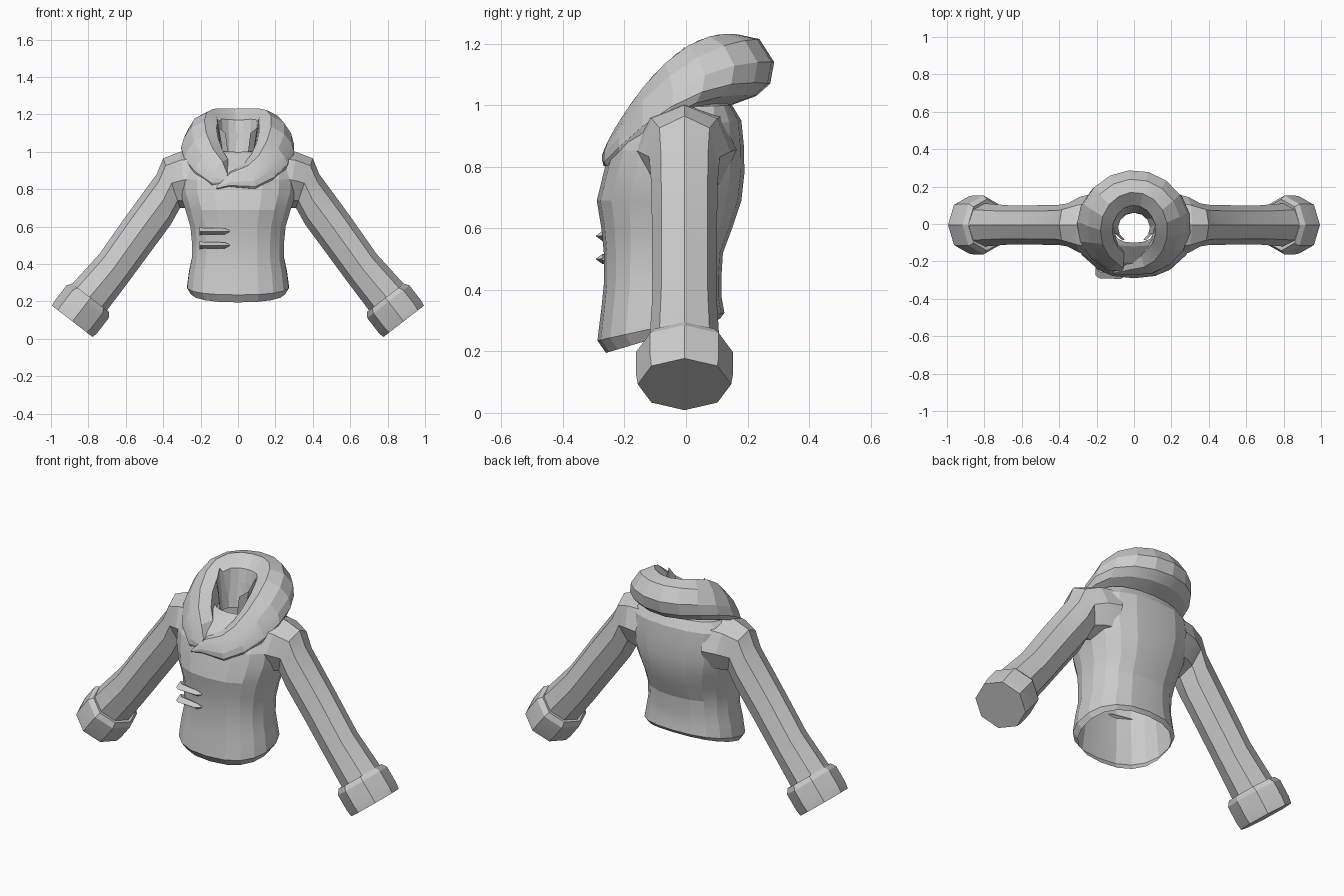
import bpy, bmesh, math
from mathutils import Vector

if "Cube" in bpy.data.objects:
    bpy.data.objects.remove(bpy.data.objects["Cube"])

cloth = bpy.data.materials.new("grey cloth")
cloth.diffuse_color = (0.6, 0.6, 0.6, 1)
cloth.use_nodes = True
cloth.node_tree.nodes["Principled BSDF"].inputs["Base Color"].default_value = cloth.diffuse_color


def loft(name, rings, closed=True, cap_end=False, cap_sides=False):
    """Skin a list of equally long point rings with quads."""
    bm = bmesh.new()
    rows = [[bm.verts.new(p) for p in r] for r in rings]
    n = len(rows[0])
    for a, b in zip(rows, rows[1:]):
        for i in range(n if closed else n - 1):
            j = (i + 1) % n
            bm.faces.new((a[i], a[j], b[j], b[i]))
    if cap_end:
        bm.faces.new(rows[-1])
    if cap_sides:
        bm.faces.new([r[0] for r in rows])
        bm.faces.new([r[-1] for r in rows])
    bmesh.ops.recalc_face_normals(bm, faces=bm.faces)
    me = bpy.data.meshes.new(name)
    bm.to_mesh(me)
    bm.free()
    me.materials.append(cloth)
    ob = bpy.data.objects.new(name, me)
    bpy.context.collection.objects.link(ob)
    bpy.context.view_layer.objects.active = ob
    ob.select_set(True)
    bpy.ops.object.shade_smooth_by_angle(angle=math.radians(14))
    ob.select_set(False)
    return ob


def power(v, e):
    return math.copysign(abs(v) ** e, v)


# Torso: half width, front y, back y, front z, back z
torso = [
    (.255, -.260, .110, .195, .305), (.275, -.288, .125, .235, .325),
    (.265, -.275, .115, .340, .380), (.250, -.267, .115, .420, .440),
    (.250, -.267, .120, .520, .520), (.258, -.275, .150, .600, .600),
    (.285, -.290, .180, .690, .690), (.315, -.268, .190, .780, .780),
    (.320, -.248, .188, .850, .870), (.310, -.210, .180, .910, .950),
    (.250, -.120, .150, .990, 1.00), (.120, -.100, .090, 1.00, 1.03)]
rings = []
for rx, yf, yb, zf, zb in torso:
    ring = []
    for i in range(18):
        a = math.tau * i / 18
        t = (1 - power(math.cos(a), .85)) / 2
        ring.append((rx * power(math.sin(a), .85), yf + (yb - yf) * t, zf + (zb - zf) * t))
    rings.append(ring)
loft("torso", rings)


# Sleeves and cuffs: octagonal rings around a sloping arm
def octagon(top, bottom, half_y, side):
    c, r = (Vector(top) + Vector(bottom)) / 2, (Vector(top) - Vector(bottom)) / 2
    pts = []
    for k in range(8):
        a = math.tau * k / 8
        p = c + r * math.cos(a)
        pts.append((side * p.x, half_y * math.sin(a) - .005, p.y))
    return pts


axis, across = Vector((.61, -.79)), Vector((.79, .61))
wrist = Vector((.795, .21))
for side, label in ((-1, "left"), (1, "right")):
    sleeve = [((.20, 1.01), (.22, .70), .17), ((.31, 1.00), (.27, .70), .15),
              ((.40, .965), (.31, .70), .115), ((.435, .88), (.36, .61), .108),
              ((.60, .655), (.46, .475), .105), ((.74, .455), (.60, .285), .105),
              ((.89, .29), (.71, .14), .115)]
    loft(label + "_sleeve", [octagon(t, b, y, side) for t, b, y in sleeve])
    cuff = [(-.005, .10), (-.012, .125), (.015, .143), (.11, .143), (.148, .138)]
    loft(label + "_cuff",
         [octagon(wrist + axis * d + across * r, wrist + axis * d - across * r, r * 1.1, side)
          for d, r in cuff], cap_end=True)

# Rolled collar: half width, front y, back y, front z, side z, back z
collar = [
    (.20, -.235, .120, .79, .94, .99), (.295, -.270, .230, .79, .985, 1.03),
    (.305, -.280, .275, .80, 1.02, 1.07), (.290, -.280, .288, .83, 1.07, 1.14),
    (.250, -.265, .240, .87, 1.125, 1.215), (.180, -.240, .170, .91, 1.165, 1.23),
    (.115, -.170, .100, .93, 1.13, 1.17), (.105, -.120, .060, .90, 1.00, 1.00)]
STEPS = 18
start, end = -math.pi + .12, math.pi + .42   # the right flap crosses over the left
rings = []
for rx, yf, yb, zf, zs, zb in collar:
    ring = []
    for i in range(STEPS + 1):
        a = start + (end - start) * i / STEPS
        c = -math.cos(a)
        z = zs + (zf - zb) / 2 * c + ((zf + zb) / 2 - zs) * c * c
        y = (yf + yb) / 2 + (yf - yb) / 2 * c
        ring.append(Vector((rx * math.sin(a), y, z)))
    over = ((.85, Vector((-.115, -.270, .80))), (.4, Vector((-.09, -.262, .85))))
    for (pull, tip), k in zip(over, (STEPS, STEPS - 1)):
        ring[k] = ring[k].lerp(tip, pull)
    ring[0] = ring[0].lerp(Vector((-.08, -.235, .86)), .6)
    rings.append(ring)
loft("rolled_collar", rings, closed=False, cap_sides=True)

# Inner neckband, open at the front with two raised points
low, high = [], []
for i in range(11):
    a = math.radians(-145 + 29 * i)
    x, y = math.sin(a), math.cos(a)
    low.append((.085 * x, .08 * y - .02, .96))
    high.append((.115 * x, .09 * y - .01, 1.10 + (.09 if i in (2, 8) else .03 * (abs(i - 5) in (2, 4)))))
loft("neckband", [low, high], closed=False)

# Two front toggles: diamond bars
for n, z in enumerate((.575, .50)):
    bars = []
    for x, y, h, d in ((-.205, -.235, .022, .040), (-.185, -.255, .018, .035),
                       (-.07, -.272, .016, .022), (-.045, -.270, .004, .006)):
        bars.append([(x, y - d, z), (x, y, z + h), (x, y + d, z), (x, y, z - h)])
    loft("toggle_%d" % (n + 1), bars[::-1], cap_end=True)
